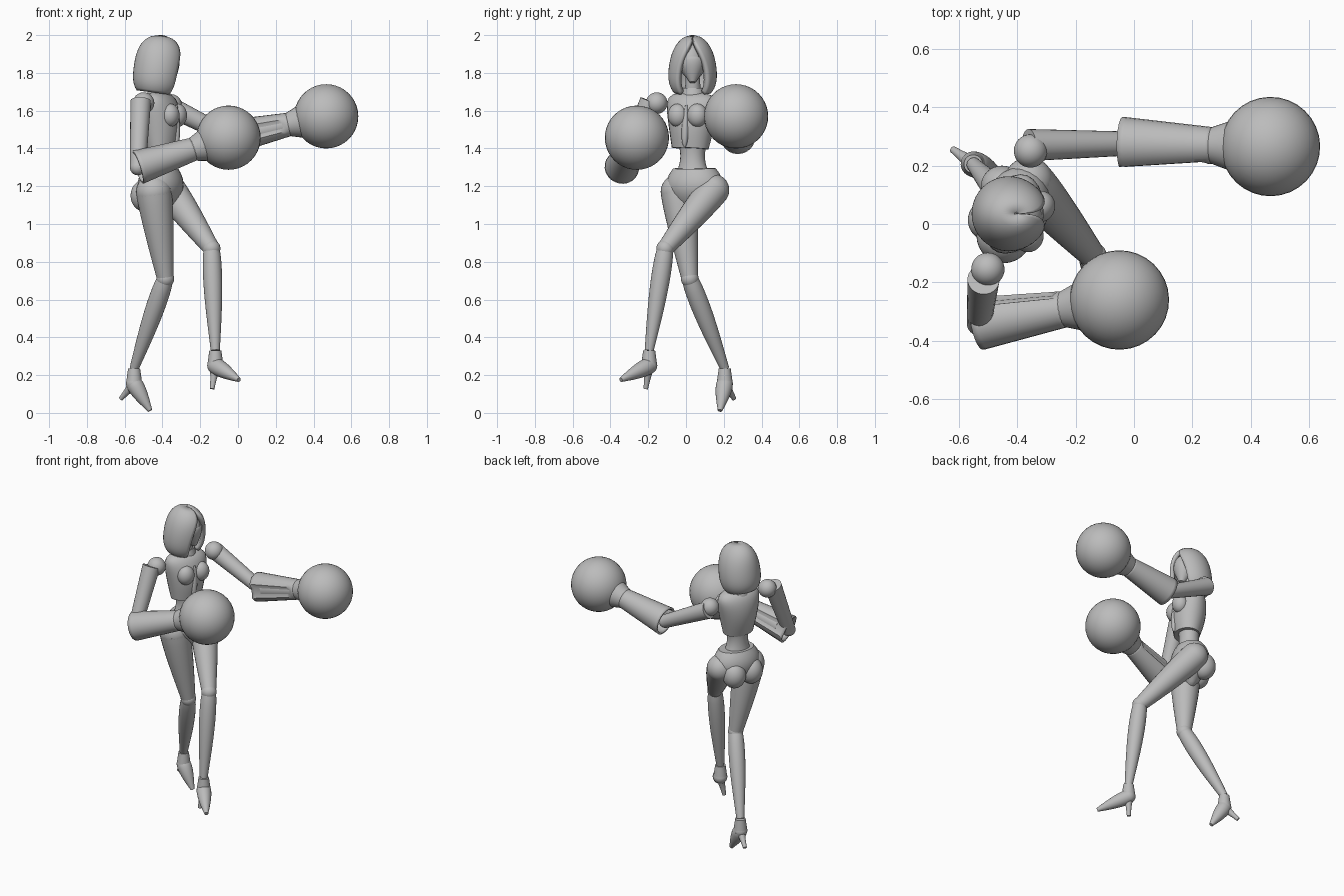
import bpy, bmesh, math
from math import sin, cos, sqrt, pi, tau, radians
from mathutils import Vector, Matrix

old = bpy.data.objects.get("Cube")
if old:
    bpy.data.objects.remove(old)

grey = bpy.data.materials.new("plain grey")
grey.use_nodes = True
colour = (0.5, 0.5, 0.5, 1)
grey.diffuse_color = colour
grey.node_tree.nodes["Principled BSDF"].inputs["Base Color"].default_value = colour

# The body is turned a little toward its right side
turn = Matrix.Rotation(radians(-21), 3, 'Z')
body_front = turn @ Vector((1, 0, 0))


def body_point(forward, sideways, height):
    return Vector((-.41, .035, height)) + turn @ Vector((forward, sideways, 0))


def finish(name, bm, thickness=0):
    """Turn a bmesh into a smooth-shaded object, optionally with cloth thickness."""
    bmesh.ops.recalc_face_normals(bm, faces=bm.faces)
    mesh = bpy.data.meshes.new(name)
    bm.to_mesh(mesh)
    bm.free()
    mesh.materials.append(grey)
    part = bpy.data.objects.new(name, mesh)
    bpy.context.collection.objects.link(part)
    bpy.ops.object.select_all(action='DESELECT')
    part.select_set(True)
    bpy.context.view_layer.objects.active = part
    bpy.ops.object.shade_smooth_by_angle(angle=radians(45))
    if thickness:
        shell = part.modifiers.new("cloth thickness", 'SOLIDIFY')
        shell.thickness = thickness
        shell.offset = -1


def sweep(name, start, end, rule, facing=body_front, gap=None, thickness=0, steps=16, sides=24):
    """Skin ovals from start to end; rule(t, angle) gives half depth and half width.
    gap(t) leaves an opening toward facing; thickness makes an open-ended shell."""
    start, end = Vector(start), Vector(end)
    along = (end - start).normalized()
    depth_axis = Vector(facing)
    depth_axis = (depth_axis - along * depth_axis.dot(along)).normalized()
    width_axis = along.cross(depth_axis)
    bm = bmesh.new()
    rows = []
    for step in range(steps + 1):
        t = min(step / steps, .999)
        opening = gap(t) if gap else 0
        row = []
        for k in range(sides + 1 if gap else sides):
            angle = opening + (tau - 2 * opening) * k / sides
            depth, width = rule(t, angle)
            offset = depth_axis * depth * cos(angle) + width_axis * width * sin(angle)
            row.append(bm.verts.new(start.lerp(end, t) + offset))
        rows.append(row)
    for low, high in zip(rows, rows[1:]):
        for k in range(sides):
            n = (k + 1) % len(low)
            bm.faces.new((low[k], low[n], high[n], high[k]))
    if not thickness:
        bm.faces.new(rows[0])
        bm.faces.new(rows[-1])
    finish(name, bm, thickness)


def limb(name, start, end, start_radius, end_radius, bulge=0):
    """Tapering round limb with a muscle swelling nearer its start."""
    def rule(t, angle):
        radius = start_radius + (end_radius - start_radius) * t + bulge * sin(pi * t ** .7)
        return radius, radius
    sweep(name, start, end, rule)


def ball(name, centre, depth, width=None, height=None):
    bm = bmesh.new()
    bmesh.ops.create_uvsphere(bm, u_segments=32, v_segments=20, radius=1)
    bmesh.ops.scale(bm, vec=(depth, width or depth, height or depth), verts=bm.verts)
    bmesh.ops.rotate(bm, matrix=turn, verts=bm.verts)
    bmesh.ops.translate(bm, vec=centre, verts=bm.verts)
    finish(name, bm)


# Arms: shoulder ball, upper arm, slotted hollow sleeve, flared wrist, round glove
def sleeve_rule(t, angle):
    radius = .092 - .03 * t
    if cos(angle) > .95 and t < .9:
        radius *= .8
    return radius, radius


def arm(side, shoulder, arm_top, elbow, glove, slot_facing):
    elbow, glove = Vector(elbow), Vector(glove)
    wrist = elbow.lerp(glove, .62)
    ball(side + "_shoulder", shoulder, .057)
    limb(side + "_upper_arm", arm_top, elbow, .055, .042)
    ball(side + "_elbow", elbow, .042)
    sweep(side + "_sleeve", elbow, wrist, sleeve_rule, slot_facing, thickness=.012)
    limb(side + "_sleeve_core", elbow.lerp(wrist, .2), wrist, .07, .05)
    limb(side + "_wrist_flare", elbow.lerp(glove, .6), elbow.lerp(glove, .72), .062, .084)
    ball(side + "_glove", glove, .17)


arm("left", (-.354, .25, 1.63), (-.36, .27, 1.62), (-.04, .275, 1.46), (.467, .265, 1.57), (0, -1, 0))
arm("right", (-.5, -.155, 1.64), (-.515, -.19, 1.65), (-.53, -.34, 1.3), (-.05, -.26, 1.457), (0, 1, .4))


# Torso: pinched waist, cropped jacket, rounded briefs
def waist_rule(t, angle):
    pinch = (t - .5) ** 2
    return .06 + .08 * pinch, .066 + .17 * pinch


def jacket_rule(t, angle):
    closing = sqrt(1 - (t * .99) ** 10)
    return (.078 + .025 * sin(pi * t)) * closing, (.1 + .06 * t) * closing


def briefs_rule(t, angle):
    width = .02 + .135 * sin(pi * t * .75)
    return width * .75, width


sweep("waist", body_point(0, 0, 1.24), body_point(0, 0, 1.48), waist_rule)
sweep("jacket", body_point(.01, -.01, 1.4), body_point(-.01, 0, 1.7), jacket_rule)
sweep("briefs", body_point(-.01, .01, 1.03), body_point(0, .01, 1.295), briefs_rule)
limb("collar", body_point(-.01, 0, 1.64), body_point(-.01, 0, 1.72), .075, .055)
limb("jacket_zip", body_point(.093, -.01, 1.41), body_point(.09, 0, 1.63), .006, .006, .014)
for side, label in ((1, "left"), (-1, "right")):
    ball(label + "_bust", body_point(.075, side * .055, 1.575), .05, .054, .062)
    ball(label + "_buttock", body_point(-.07, side * .062 + .01, 1.15), .075, .072, .085)


# Head and neck inside the hood
limb("neck", (-.42, .037, 1.66), (-.4, .035, 1.8), .045, .036)
ball("head", (-.395, .035, 1.86), .085, .07, .095)
limb("jaw", (-.38, .035, 1.87), (-.35, .035, 1.75), .068, .016, .012)


# Hood: open at the front, rounding over at the crown
def hood_rule(t, angle):
    gather = 1 - .25 * (1 - t) ** 8
    return .13 * gather * sqrt(1 - t ** 5), .132 * gather * sqrt(1 - t ** 3)


def hood_opening(t):
    return radians(38) * (1 - t ** 3)


sweep("hood", (-.44, .035, 1.695), (-.4, .035, 2), hood_rule, (1, 0, 0), hood_opening, .028, 24, 32)


# Legs: hip, thigh, knee, shin and high-heeled shoe
def leg(side, hip, knee, ankle, toe, heel_tip, hip_radius):
    ball(side + "_hip", hip, hip_radius)
    limb(side + "_thigh", hip, knee, hip_radius, .044, .006)
    ball(side + "_knee", knee, .047)
    limb(side + "_shin", knee, ankle, .042, .024, .014)
    heel_cup = Vector(ankle) - Vector((0, 0, .08))
    limb(side + "_shoe_collar", ankle, heel_cup, .032, .043)
    ball(side + "_heel_cup", heel_cup, .043)
    limb(side + "_shoe", heel_cup, toe, .043, .012, .008)
    limb(side + "_heel", heel_cup, heel_tip, .036, .012, -.006)


leg("left", (-.36, .145, 1.18), (-.14, -.11, .87), (-.12, -.195, .33),
    (.005, -.345, .175), (-.137, -.213, .127), .084)
leg("right", (-.445, -.04, 1.17), (-.385, .02, .71), (-.55, .205, .235),
    (-.465, .18, .012), (-.62, .255, .075), .094)
